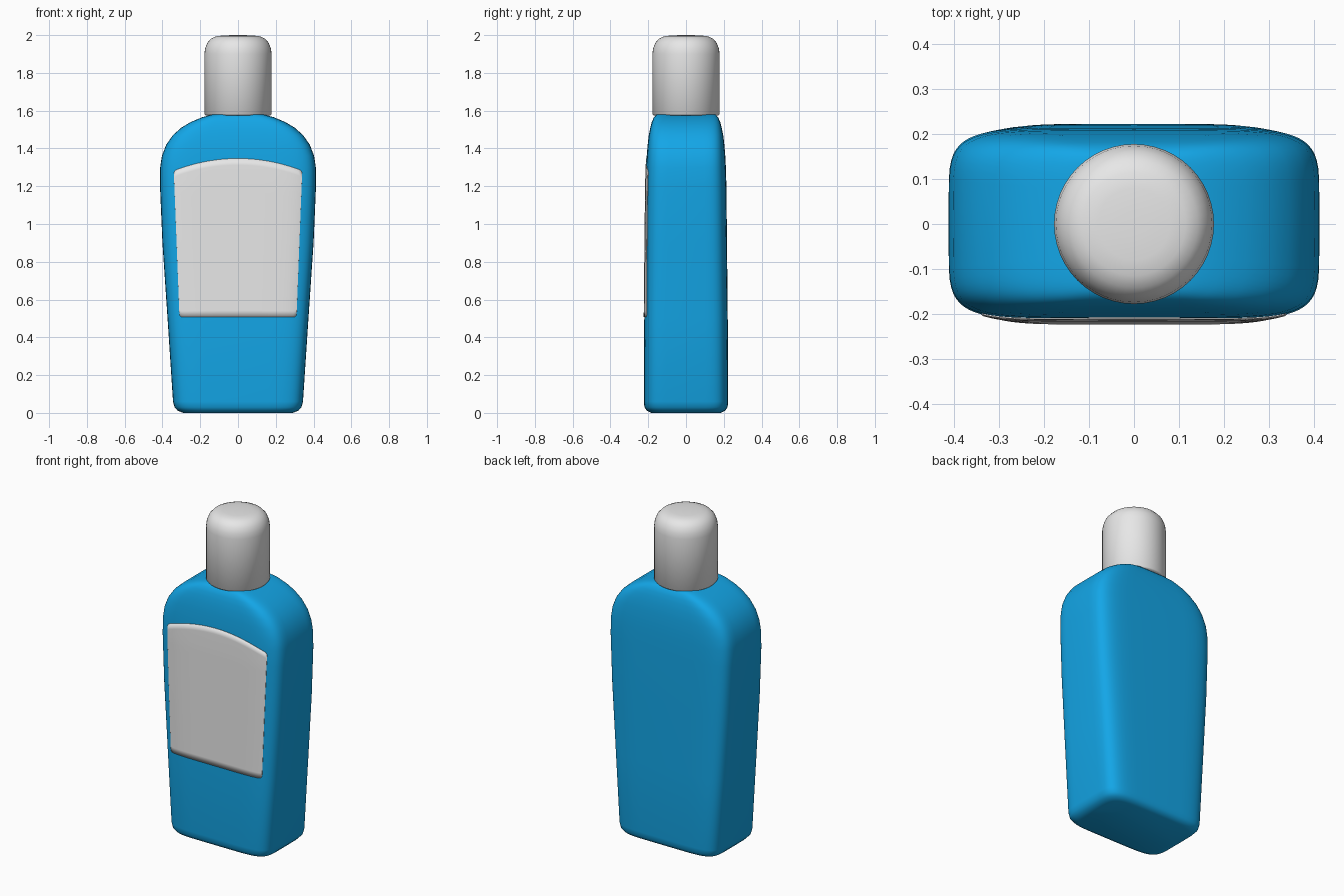
import bpy, bmesh, math

if "Cube" in bpy.data.objects:
    bpy.data.objects.remove(bpy.data.objects["Cube"])


def material(name, colour):
    mat = bpy.data.materials.new(name)
    mat.use_nodes = True
    mat.diffuse_color = colour
    mat.node_tree.nodes["Principled BSDF"].inputs["Base Color"].default_value = colour
    return mat


def finish(bm, name, mat, angle=50):
    bmesh.ops.recalc_face_normals(bm, faces=bm.faces)
    mesh = bpy.data.meshes.new(name)
    bm.to_mesh(mesh)
    bm.free()
    obj = bpy.data.objects.new(name, mesh)
    bpy.context.collection.objects.link(obj)
    mesh.materials.append(mat)
    bpy.ops.object.select_all(action="DESELECT")
    obj.select_set(True)
    bpy.context.view_layer.objects.active = obj
    bpy.ops.object.shade_smooth_by_angle(angle=math.radians(angle))
    return obj


def loft(bm, rings):
    """Skin closed rings of points and cap both ends."""
    loops = [[bm.verts.new(p) for p in ring] for ring in rings]
    n = len(loops[0])
    for a, b in zip(loops, loops[1:]):
        for i in range(n):
            j = (i + 1) % n
            bm.faces.new((a[i], a[j], b[j], b[i]))
    bm.faces.new(loops[0][::-1])
    bm.faces.new(loops[-1])


blue = material("bottle blue", (0.007, 0.41, 0.86, 1))
grey = material("light grey", (0.8, 0.8, 0.8, 1))

# Bottle outline: height, half width, half depth
OUTLINE = [(0.005, 0.29, 0.185), (0.012, 0.32, 0.208), (0.03, 0.336, 0.22),
           (0.06, 0.344, 0.223), (0.5, 0.373, 0.221), (0.9, 0.4, 0.217),
           (1.2, 0.413, 0.214), (1.3, 0.412, 0.211), (1.36, 0.403, 0.208),
           (1.42, 0.38, 0.203), (1.47, 0.345, 0.197), (1.51, 0.3, 0.189),
           (1.54, 0.25, 0.181), (1.565, 0.19, 0.17), (1.58, 0.135, 0.155),
           (1.585, 0.1, 0.135)]
POWER = 6  # squareness of the cross-section


def half_size(z):
    for (z0, w0, d0), (z1, w1, d1) in zip(OUTLINE, OUTLINE[1:]):
        if z <= z1:
            t = (z - z0) / (z1 - z0)
            return w0 + t * (w1 - w0), d0 + t * (d1 - d0)


def section(z, w, d, count=64):
    ring = []
    for i in range(count):
        c, s = (f(math.tau * i / count) for f in (math.cos, math.sin))
        ring.append((math.copysign(abs(c) ** (2 / POWER), c) * w,
                     math.copysign(abs(s) ** (2 / POWER), s) * d, z))
    return ring


# Bottle body
bm = bmesh.new()
loft(bm, [section(*row) for row in OUTLINE])
bmesh.ops.translate(bm, verts=[v for v in bm.verts if v.co.z < 0.006], vec=(0, 0, -0.005))
finish(bm, "bottle_body", blue)

# Cap, turned from a profile
CAP = [(0.172, 1.575), (0.178, 1.582), (0.178, 1.9), (0.174, 1.93), (0.162, 1.96),
       (0.142, 1.982), (0.115, 1.994), (0.08, 1.998), (0.03, 2.0)]
bm = bmesh.new()
loft(bm, [[(r * math.cos(math.tau * i / 48), r * math.sin(math.tau * i / 48), z)
           for i in range(48)] for r, z in CAP])
finish(bm, "cap", grey)

# Front label: a thin sheet wrapped on the body, with an arched top
COLS, ROWS, CORNER = 48, 24, 0.05
bm = bmesh.new()
grid = []
for i in range(COLS + 1):
    u = math.sin(math.pi * (i / COLS - 0.5))
    over = max(0, abs(u) - 1 + CORNER) / CORNER
    inset = 0.016 * (1 - math.sqrt(max(0, 1 - over * over)))
    low, high = 0.507 + inset, 1.347 - 0.065 * u * u - inset
    column = []
    for j in range(ROWS + 1):
        z = low + (high - low) * j / ROWS
        x = u * (0.31 + 0.03 * (z - 0.507) / 0.77)
        w, d = half_size(z)
        y = -d * (1 - abs(x / w) ** POWER) ** (1 / POWER) - 0.003
        column.append(bm.verts.new((x, y, z)))
    grid.append(column)
for a, b in zip(grid, grid[1:]):
    for j in range(ROWS):
        bm.faces.new((a[j], b[j], b[j + 1], a[j + 1]))
label = finish(bm, "front_label", grey)
shell = label.modifiers.new("thickness", "SOLIDIFY")
shell.thickness = 0.004
shell.offset = -1
